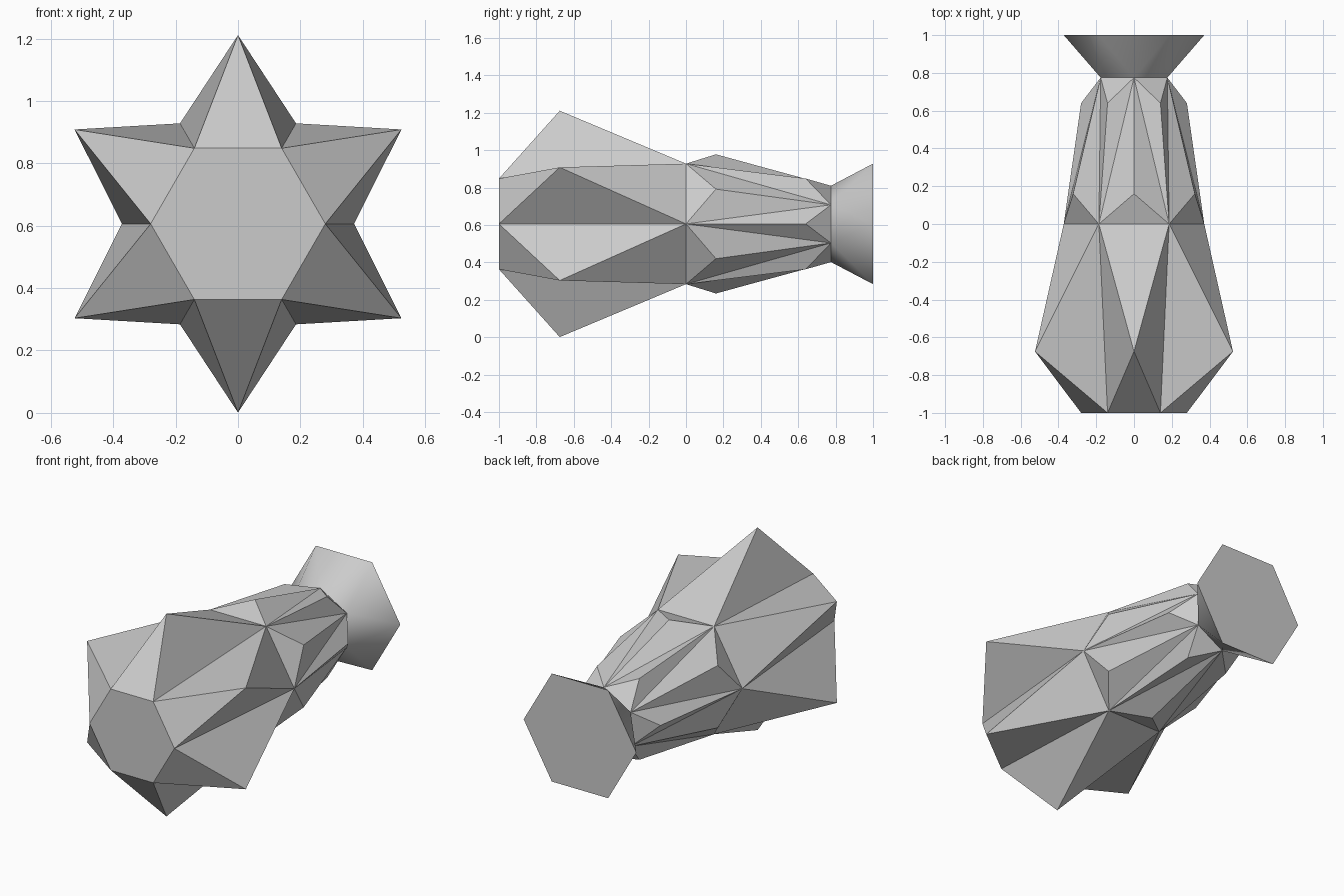
import bpy, bmesh
from math import sin, cos, radians

cube = bpy.data.objects.get("Cube")
if cube:
    bpy.data.objects.remove(cube)

grey = bpy.data.materials.new("light grey")
grey.use_nodes = True
colour = (0.6, 0.6, 0.6, 1)
grey.diffuse_color = colour
grey.node_tree.nodes["Principled BSDF"].inputs["Base Color"].default_value = colour

CENTRE_Z = 0.606
bm = bmesh.new()


def ring(y, radius, start):
    """Six points around the long axis."""
    angles = [radians(start + 60 * i) for i in range(6)]
    return [bm.verts.new((radius * cos(a), y, CENTRE_Z + radius * sin(a))) for a in angles]


# Rings from front to back; those starting at 30 sit between the others
front = ring(-1, 0.28, 0)
spike = ring(-0.675, 0.605, 30)
waist = ring(0, 0.372, 0)
knuckle = ring(0.16, 0.372, 30)
shoulder = ring(0.64, 0.28, 0)
neck = ring(0.775, 0.204, 30)
flare = ring(1, 0.372, 0)

# Flat end caps
bm.faces.new(front)
bm.faces.new(flare)

for i in range(6):
    n = (i + 1) % 6
    # Spiked head
    head = [(front[i], front[n], spike[i]),
            (front[i], spike[i], waist[i]),
            (front[n], waist[n], spike[i]),
            (spike[i], waist[n], waist[i])]
    # Ribbed body
    body = [(waist[i], waist[n], knuckle[i]),
            (waist[i], knuckle[i], neck[i]),
            (waist[n], neck[i], knuckle[i]),
            (waist[i], neck[i], shoulder[i]),
            (waist[n], shoulder[n], neck[i]),
            (shoulder[n], neck[n], neck[i])]
    # Flared foot
    foot = [(neck[i], neck[n], flare[n]),
            (neck[i], flare[n], flare[i])]
    for face in head + body + foot:
        bm.faces.new(face)

bmesh.ops.recalc_face_normals(bm, faces=bm.faces)
mesh = bpy.data.meshes.new("faceted_star_body")
bm.to_mesh(mesh)
bm.free()
mesh.materials.append(grey)
body_object = bpy.data.objects.new("faceted_star_body", mesh)
bpy.context.collection.objects.link(body_object)

# Soften only the shallow edges
bpy.ops.object.select_all(action="DESELECT")
body_object.select_set(True)
bpy.context.view_layer.objects.active = body_object
bpy.ops.object.shade_smooth_by_angle(angle=radians(30))
